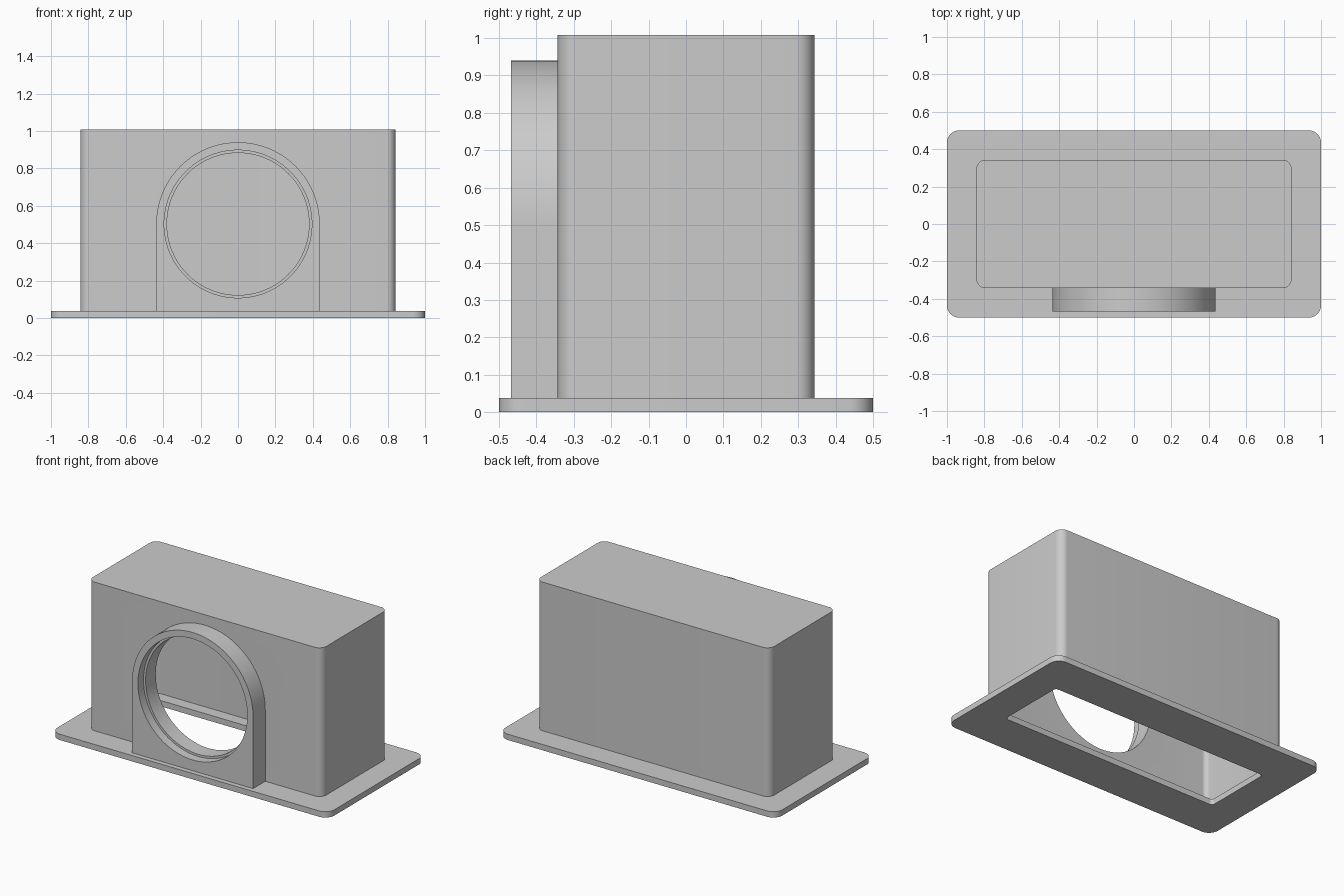
import bpy, bmesh, math
from mathutils import Vector

if "Cube" in bpy.data.objects:
    bpy.data.objects.remove(bpy.data.objects["Cube"], do_unlink=True)

grey = bpy.data.materials.new("plain grey")
grey.use_nodes = True
grey.diffuse_color = (0.6, 0.6, 0.6, 1)
grey.node_tree.nodes["Principled BSDF"].inputs["Base Color"].default_value = (0.6, 0.6, 0.6, 1)


def arc(cx, cy, r, start, end, steps):
    """Points along an arc, angles in degrees."""
    angles = [math.radians(start + (end - start) * i / steps) for i in range(steps + 1)]
    return [(cx + r * math.cos(a), cy + r * math.sin(a)) for a in angles]


def rounded_rect(hx, hy, r):
    pts = []
    for i, (sx, sy) in enumerate([(1, 1), (-1, 1), (-1, -1), (1, -1)]):
        pts += arc(sx * (hx - r), sy * (hy - r), r, 90 * i, 90 * i + 90, 10)
    return pts


def circle(r):
    return arc(0, HOLE_Z, r, 0, 360, 96)[:-1]


def prism(name, outline, lo, hi, axis="z"):
    """Extrude an outline along z, or along y when the outline is in x and z."""
    def place(p, t):
        return Vector((p[0], p[1], t)) if axis == "z" else Vector((p[0], t, p[1]))
    bm = bmesh.new()
    face = bm.faces.new([bm.verts.new(place(p, lo)) for p in outline])
    ext = bmesh.ops.extrude_face_region(bm, geom=[face])["geom"]
    shift = place((0, 0), hi - lo)
    bmesh.ops.translate(bm, vec=shift, verts=[v for v in ext if isinstance(v, bmesh.types.BMVert)])
    bmesh.ops.recalc_face_normals(bm, faces=bm.faces)
    mesh = bpy.data.meshes.new(name)
    bm.to_mesh(mesh)
    bm.free()
    mesh.materials.append(grey)
    obj = bpy.data.objects.new(name, mesh)
    bpy.context.collection.objects.link(obj)
    return obj


def carve(obj, *cutters):
    """Subtract the cutters, then shade smooth with sharp edges kept."""
    bpy.ops.object.select_all(action="DESELECT")
    obj.select_set(True)
    bpy.context.view_layer.objects.active = obj
    for cutter in cutters:
        cutter.hide_render = True
        mod = obj.modifiers.new("cut", "BOOLEAN")
        mod.operation, mod.solver, mod.object = "DIFFERENCE", "EXACT", cutter
        bpy.ops.object.modifier_apply(modifier=mod.name)
        bpy.data.objects.remove(cutter, do_unlink=True)
    bpy.ops.object.shade_smooth_by_angle(angle=math.radians(30))


HOLE_Z = 0.503
FLANGE_TOP = 0.038
TOP = 1.008
FRONT = -0.343
COLLAR_FRONT = -0.468

# Flange plate with its rounded opening
flange = prism("base_flange", rounded_rect(1.0, 0.5, 0.065), 0, FLANGE_TOP)
carve(flange, prism("opening_cutter", rounded_rect(0.785, 0.228, 0.02), -0.1, 0.1))

# Hollow housing, open below, with the port through its front wall
housing = prism("housing", rounded_rect(0.843, 0.343, 0.05), FLANGE_TOP, TOP)
carve(housing,
      prism("cavity_cutter", rounded_rect(0.806, 0.306, 0.03), -0.1, TOP - 0.037),
      prism("port_cutter", circle(0.38), -0.6, 0, "y"))

# Arched collar around the port, with a shallow counterbore
arch = arc(0, HOLE_Z, 0.437, 0, 180, 48) + [(-0.437, FLANGE_TOP), (0.437, FLANGE_TOP)]
collar = prism("port_collar", arch, COLLAR_FRONT, FRONT, "y")
carve(collar,
      prism("bore_cutter", circle(0.38), -0.6, 0, "y"),
      prism("counterbore_cutter", circle(0.395), -0.6, -0.41, "y"))
